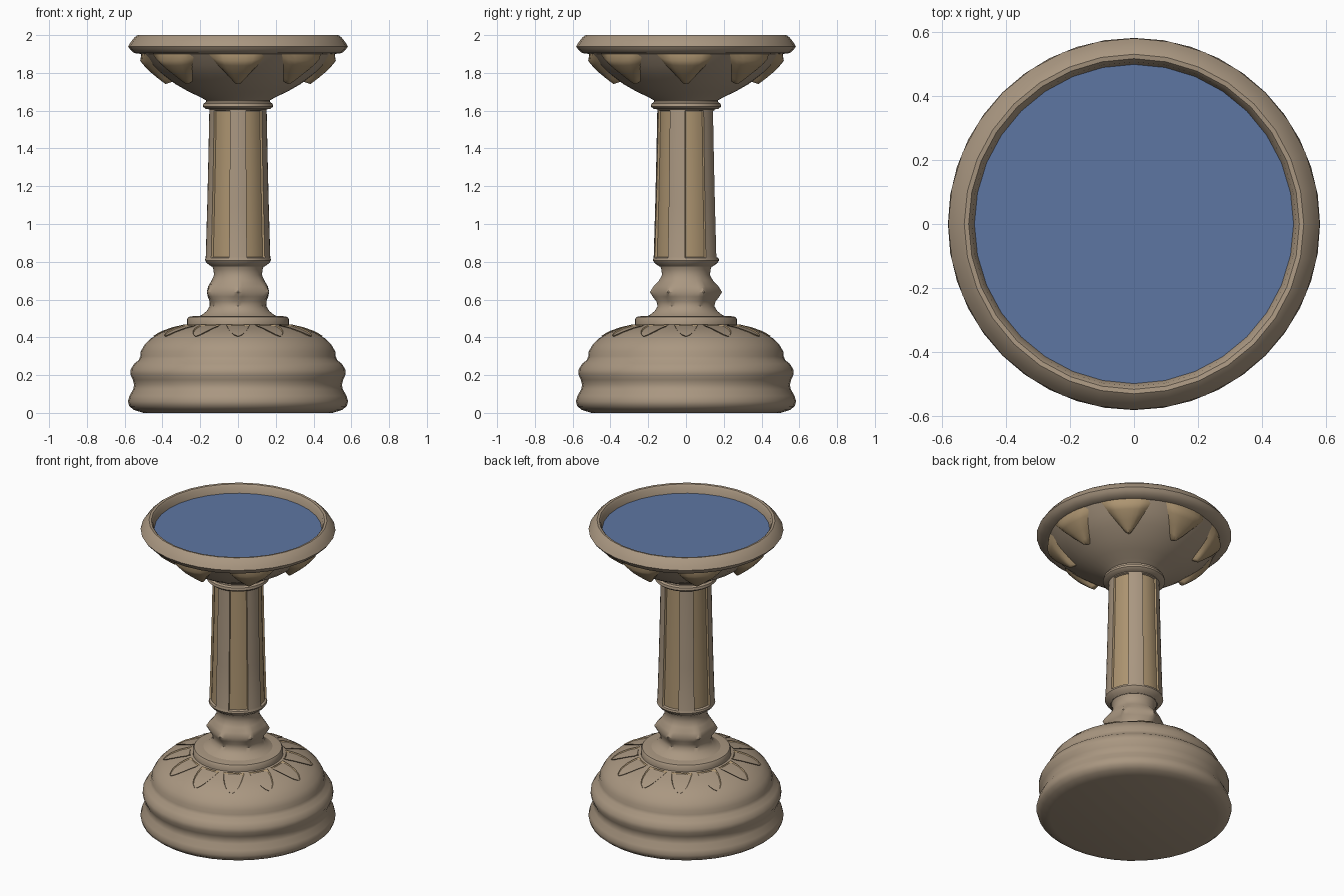
import bpy, bmesh
from math import sin, cos, pi, radians, degrees, hypot

if "Cube" in bpy.data.objects:
    bpy.data.objects.remove(bpy.data.objects["Cube"])


def material(name, rgb):
    m = bpy.data.materials.new(name)
    m.diffuse_color = (*rgb, 1)
    m.use_nodes = True
    m.node_tree.nodes["Principled BSDF"].inputs["Base Color"].default_value = m.diffuse_color
    return m


STONE = material("stone", (0.40, 0.31, 0.22))
SAND = material("sandstone", (0.42, 0.30, 0.165))
WATER = material("water", (0.11, 0.18, 0.36))


def finish(name, bm, mats, angle=40):
    bmesh.ops.recalc_face_normals(bm, faces=bm.faces[:])
    me = bpy.data.meshes.new(name)
    bm.to_mesh(me)
    bm.free()
    ob = bpy.data.objects.new(name, me)
    bpy.context.collection.objects.link(ob)
    for m in mats:
        me.materials.append(m)
    bpy.ops.object.select_all(action='DESELECT')
    ob.select_set(True)
    bpy.context.view_layer.objects.active = ob
    bpy.ops.object.shade_smooth_by_angle(angle=radians(angle))
    return ob


def lathe(name, profile, angles, mats, radius=lambda r, z, a: r, is_accent=None, angle=40):
    """Revolve (r, z) points; radius() may reshape each ring."""
    bm = bmesh.new()
    rings = []
    for r, z in profile:
        if r == 0:
            rings.append([bm.verts.new((0, 0, z))])
        else:
            rings.append([bm.verts.new((radius(r, z, a) * cos(a), radius(r, z, a) * sin(a), z))
                          for a in angles])
    n = len(angles)
    for k, (lo, hi) in enumerate(zip(rings, rings[1:])):
        for i in range(n):
            j = (i + 1) % n
            loop = [lo[i % len(lo)], lo[j % len(lo)], hi[j % len(hi)], hi[i % len(hi)]]
            f = bm.faces.new(list(dict.fromkeys(loop)))
            if is_accent and is_accent(k, i):
                f.material_index = 1
    return finish(name, bm, mats, angle)


def petals(name, spine, half_angle, count, bulge, side):
    """Ring of pointed, swollen petals lying on a revolved spine (base to tip)."""
    bm = bmesh.new()
    nu, nv = 8, 8
    for c in range(count):
        mid = 2 * pi * c / count
        rows = []
        for iv in range(nv + 1):
            v = iv / nv
            s = v * (len(spine) - 1)
            k = min(int(s), len(spine) - 2)
            (r0, z0), (r1, z1) = spine[k], spine[k + 1]
            t = s - k
            r, z = r0 + (r1 - r0) * t, z0 + (z1 - z0) * t
            ln = hypot(r1 - r0, z1 - z0)
            nr, nz = side * (z1 - z0) / ln, -side * (r1 - r0) / ln
            width = half_angle * (1 - v) ** 0.8 + 0.01
            row = []
            for iu in range(nu + 1):
                u = 2 * iu / nu - 1
                h = -0.006
                if abs(u) < 1 and 0 < iv < nv:
                    h = bulge * (1 - abs(u) ** 3)
                a = mid + u * width
                row.append(bm.verts.new(((r + nr * h) * cos(a), (r + nr * h) * sin(a), z + nz * h)))
            rows.append(row)
        for p, q in zip(rows, rows[1:]):
            for i in range(nu):
                bm.faces.new((p[i], p[i + 1], q[i + 1], q[i])if side < 0 else (p[i], q[i], q[i + 1], p[i + 1]))
    ob = finish(name, bm, [SAND], 50)
    return ob


def circle(n):
    return [2 * pi * i / n for i in range(n)]


# Moulded, domed base with a collar on top
lathe("base", [(0, 0.005), (0.5, 0.0), (0.55, 0.015), (0.575, 0.035), (0.583, 0.06), (0.575, 0.09),
               (0.555, 0.125), (0.55, 0.15), (0.557, 0.175), (0.57, 0.205), (0.568, 0.23),
               (0.55, 0.26), (0.525, 0.28), (0.517, 0.30), (0.515, 0.325), (0.495, 0.36),
               (0.46, 0.395), (0.41, 0.425), (0.35, 0.448), (0.29, 0.462), (0.27, 0.468),
               (0.27, 0.495), (0.262, 0.508), (0.24, 0.512), (0, 0.512)], circle(40), [STONE])

# Petals around the top of the base
petals("base_petals", [(0.285, 0.463), (0.35, 0.448), (0.41, 0.425), (0.445, 0.402)],
       0.21, 12, 0.022, 1)


# Neck, whose middle bulge has six soft corners
def neck_radius(r, z, a):
    hexed = r / cos((a + pi / 6) % (pi / 3) - pi / 6)
    return r + (hexed - r) * max(0, 1 - abs(z - 0.64) / 0.07)


lathe("neck", [(0.22, 0.505), (0.19, 0.52), (0.165, 0.54), (0.15, 0.565), (0.15, 0.59),
               (0.16, 0.615), (0.165, 0.64), (0.158, 0.67), (0.14, 0.70), (0.127, 0.73),
               (0.13, 0.76), (0.14, 0.785), (0.15, 0.80)], circle(48), [STONE], neck_radius)

# Tapered column with five recessed panels
offsets = [-36, -28, -20, -19.4, -10, 0, 10, 19.4, 20, 28]
col_angles = [radians(18 + 72 * p + o) for p in range(5) for o in offsets]


def column_radius(r, z, a):
    d = abs((degrees(a) - 18 + 36) % 72 - 36)
    return r - 0.012 if d < 19.7 and 0.823 < z < 1.6 else r


lathe("column", [(0, 0.775), (0.14, 0.775), (0.165, 0.792), (0.175, 0.808), (0.172, 0.82),
                 (0.171, 0.825), (0.163, 1.1), (0.157, 1.35), (0.152, 1.598), (0.152, 1.602), (0.152, 1.63)],
      col_angles, [STONE, SAND], column_radius,
      lambda k, i: 5 <= k <= 7 and 2 <= i % 10 <= 7, 30)

# Bowl with a collar below, flared underside and thick rim
lathe("bowl", [(0.14, 1.605), (0.172, 1.61), (0.186, 1.622), (0.183, 1.638), (0.17, 1.645), (0.17, 1.655),
               (0.20, 1.672), (0.26, 1.70), (0.33, 1.74), (0.40, 1.79), (0.46, 1.84), (0.51, 1.90),
               (0.55, 1.905), (0.572, 1.925), (0.582, 1.94), (0.57, 1.96), (0.548, 1.988),
               (0.532, 2.0), (0.518, 1.998), (0.508, 1.985), (0.497, 1.93), (0.42, 1.87), (0.25, 1.80), (0, 1.78)],
      circle(32), [STONE])

# Petals under the rim of the bowl
petals("bowl_petals", [(0.515, 1.908), (0.46, 1.84), (0.40, 1.79), (0.345, 1.75)],
       0.33, 8, 0.03, -1)

# Water surface
lathe("water", [(0.502, 1.945), (0, 1.945)], circle(32), [WATER])
